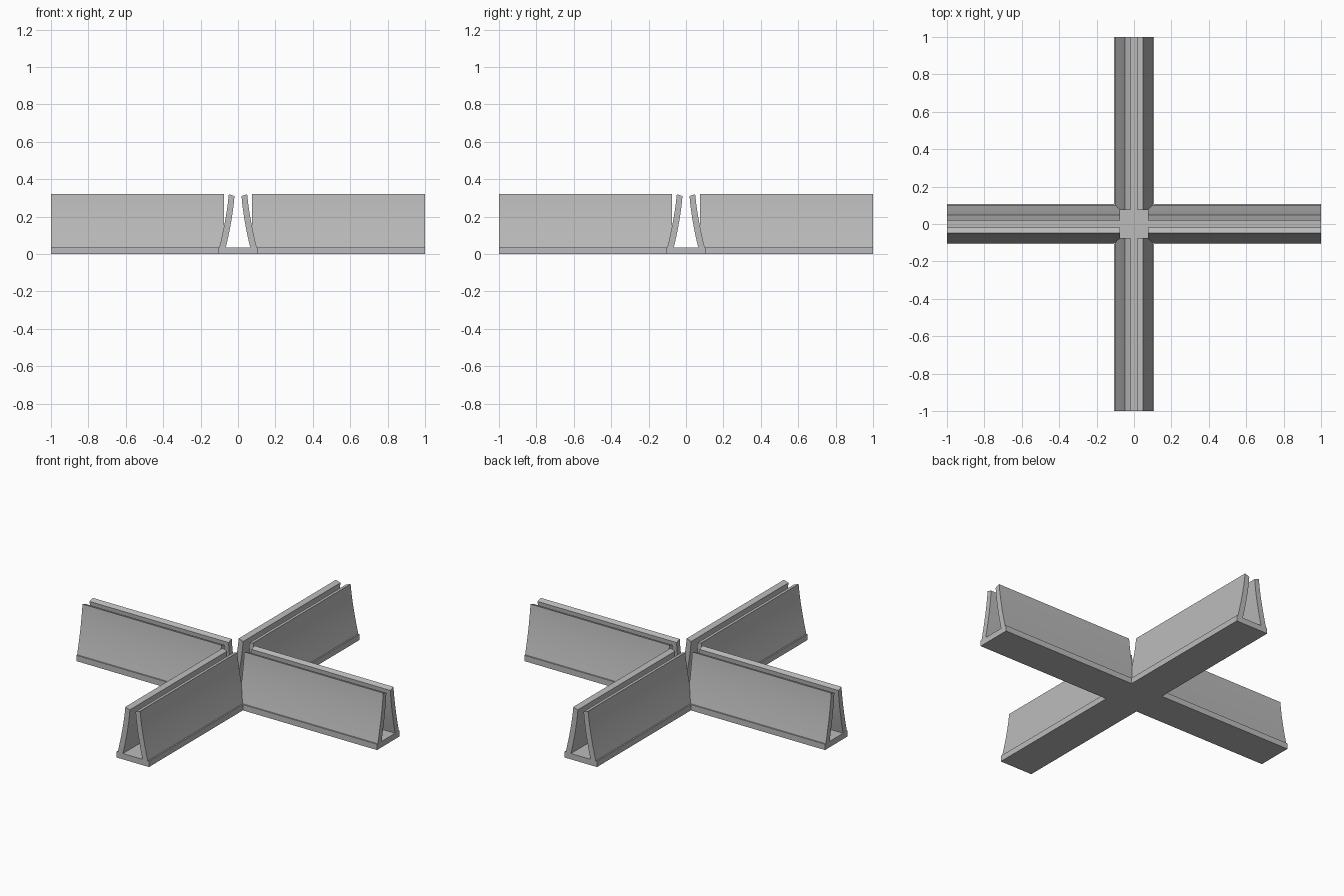
import bpy, bmesh
from mathutils import Vector

cube = bpy.data.objects.get("Cube")
if cube:
    bpy.data.objects.remove(cube, do_unlink=True)

grey = bpy.data.materials.new("light grey")
grey.use_nodes = True
colour = (0.5, 0.5, 0.5, 1)
grey.diffuse_color = colour
grey.node_tree.nodes["Principled BSDF"].inputs["Base Color"].default_value = colour

HALF, BASE_W, BASE_H, GAP, STEPS = 1.0, 0.108, 0.035, 0.076, 12


def make_object(name, bm):
    bmesh.ops.recalc_face_normals(bm, faces=bm.faces)
    mesh = bpy.data.meshes.new(name)
    bm.to_mesh(mesh)
    bm.free()
    mesh.materials.append(grey)
    obj = bpy.data.objects.new(name, mesh)
    bpy.context.collection.objects.link(obj)
    return obj


def extrude(bm, points, offset):
    face = bm.faces.new([bm.verts.new(p) for p in points])
    result = bmesh.ops.extrude_face_region(bm, geom=[face])
    verts = [v for v in result["geom"] if isinstance(v, bmesh.types.BMVert)]
    bmesh.ops.translate(bm, verts=verts, vec=offset)


def curve(start, control, end):
    a, b, c = Vector(start), Vector(control), Vector(end)
    ts = [i / STEPS for i in range(STEPS + 1)]
    return [a * (1 - t) ** 2 + b * 2 * t * (1 - t) + c * t * t for t in ts]


# Cross-shaped base plate
quarter = [(HALF, -BASE_W), (HALF, BASE_W), (BASE_W, BASE_W)]
outline = []
for turn in range(4):
    outline += [(x, y, 0) for x, y in quarter]
    quarter = [(-y, x) for x, y in quarter]
bm = bmesh.new()
extrude(bm, outline, (0, 0, BASE_H))
make_object("base_plate", bm)

# Curved wall section: flared at the foot, with a sloping top edge
outer = curve((0.10, BASE_H), (0.06, 0.20), (0.049, 0.32))
inner = curve((0.065, BASE_H), (0.028, 0.19), (0.019, 0.31))
section = outer + inner[::-1]


def corner_walls(name, sx, sy):
    """Two walls that meet in a mitre at one inside corner of the cross."""
    bm = bmesh.new()
    extrude(bm, [(GAP, p.x, p.y) for p in section], (HALF - GAP, 0, 0))
    everything = bm.verts[:] + bm.edges[:] + bm.faces[:]
    bmesh.ops.bisect_plane(bm, geom=everything, plane_co=(0, 0, 0),
                           plane_no=(1, -1, 0), clear_inner=True)
    # Mirror across the diagonal and weld the mitre
    copy = bmesh.ops.duplicate(bm, geom=bm.verts[:] + bm.edges[:] + bm.faces[:])
    for v in copy["geom"]:
        if isinstance(v, bmesh.types.BMVert):
            v.co.x, v.co.y = v.co.y, v.co.x
    bmesh.ops.remove_doubles(bm, verts=bm.verts, dist=0.0001)
    for v in bm.verts:
        v.co.x *= sx
        v.co.y *= sy
    obj = make_object(name, bm)
    bpy.ops.object.select_all(action="DESELECT")
    obj.select_set(True)
    bpy.context.view_layer.objects.active = obj
    bpy.ops.object.shade_smooth_by_angle(angle=0.5)


for side, sx in (("left", 1), ("right", -1)):
    for end, sy in (("front", -1), ("back", 1)):
        corner_walls(f"{end}_{side}_walls", sx, sy)
